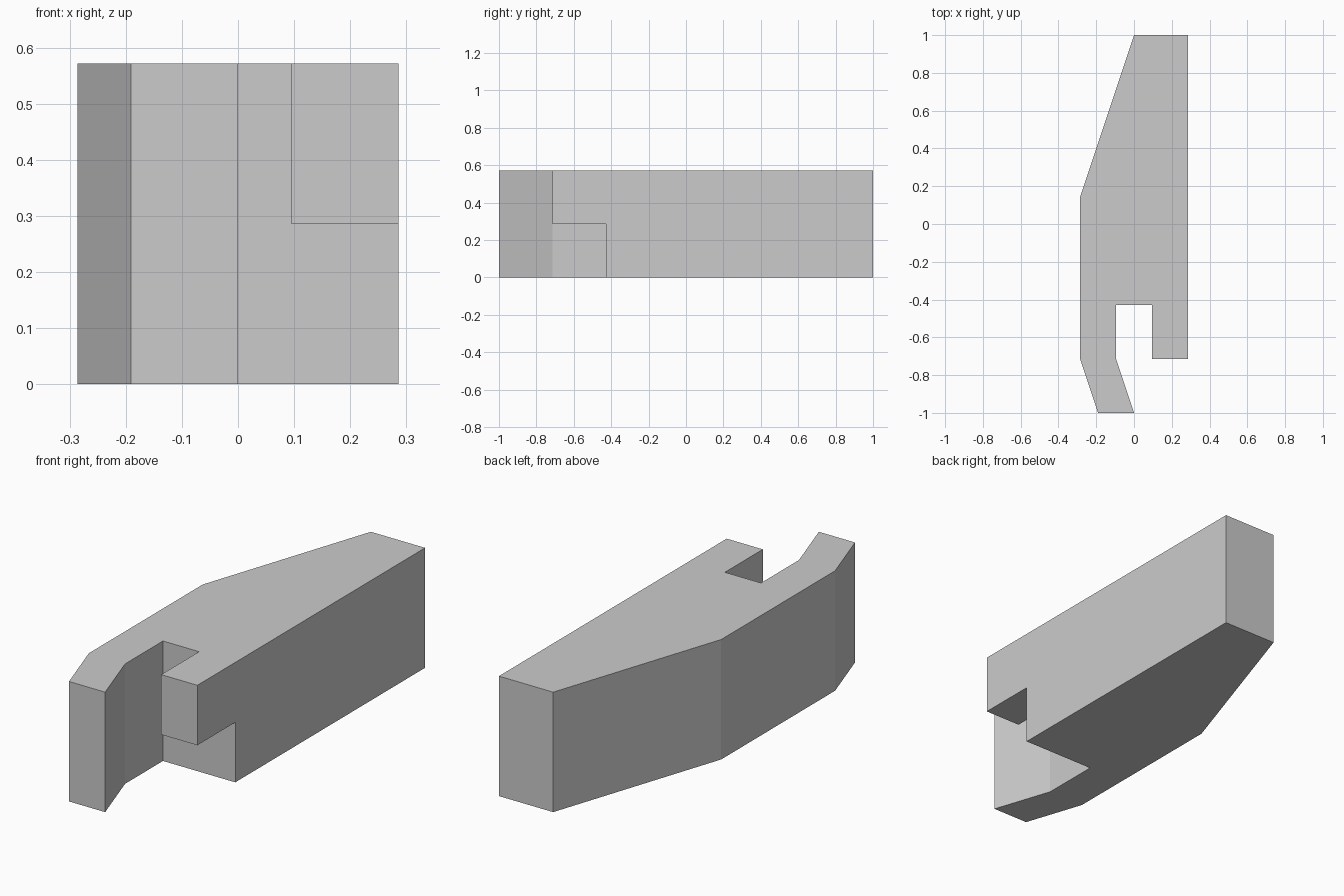
import bpy
import bmesh
from mathutils import Vector

default = bpy.data.objects.get("Cube")
if default:
    bpy.data.objects.remove(default, do_unlink=True)

U = 2 / 21  # one design unit; the part is 21 units long

grey = bpy.data.materials.new("plain grey")
grey.use_nodes = True
grey.diffuse_color = (0.6, 0.6, 0.6, 1)
grey.node_tree.nodes["Principled BSDF"].inputs["Base Color"].default_value = (0.6, 0.6, 0.6, 1)


def extrude_profile(name, points, z0, z1):
    """Extrude a plan outline, given in design units, from z0 to z1."""
    bm = bmesh.new()
    face = bm.faces.new([bm.verts.new(Vector((x, y, z0)) * U) for x, y in points])
    result = bmesh.ops.extrude_face_region(bm, geom=[face])
    verts = [v for v in result["geom"] if isinstance(v, bmesh.types.BMVert)]
    bmesh.ops.translate(bm, verts=verts, vec=(0, 0, (z1 - z0) * U))
    bmesh.ops.recalc_face_normals(bm, faces=bm.faces)
    mesh = bpy.data.meshes.new(name)
    bm.to_mesh(mesh)
    bm.free()
    mesh.materials.append(grey)
    obj = bpy.data.objects.new(name, mesh)
    bpy.context.collection.objects.link(obj)
    return obj


# Tapered body with a bent hook and a straight prong either side of the slot
body = extrude_profile("hooked_block", [
    (0, 10.5), (-3, 1.5), (-3, -7.5), (-2, -10.5), (0, -10.5), (-1, -7.5),
    (-1, -4.5), (1, -4.5), (1, -7.5), (3, -7.5), (3, 10.5)], 0, 6)

# Notch removing the lower half of the prong
cutter = extrude_profile("prong_notch_cutter", [
    (0.5, -8), (3.5, -8), (3.5, -4.5), (0.5, -4.5)], -1, 3)
cutter.hide_render = True

notch = body.modifiers.new("notch", 'BOOLEAN')
notch.operation = 'DIFFERENCE'
notch.solver = 'EXACT'
notch.object = cutter
bpy.context.view_layer.objects.active = body
bpy.ops.object.modifier_apply(modifier=notch.name)
bpy.data.objects.remove(cutter, do_unlink=True)
